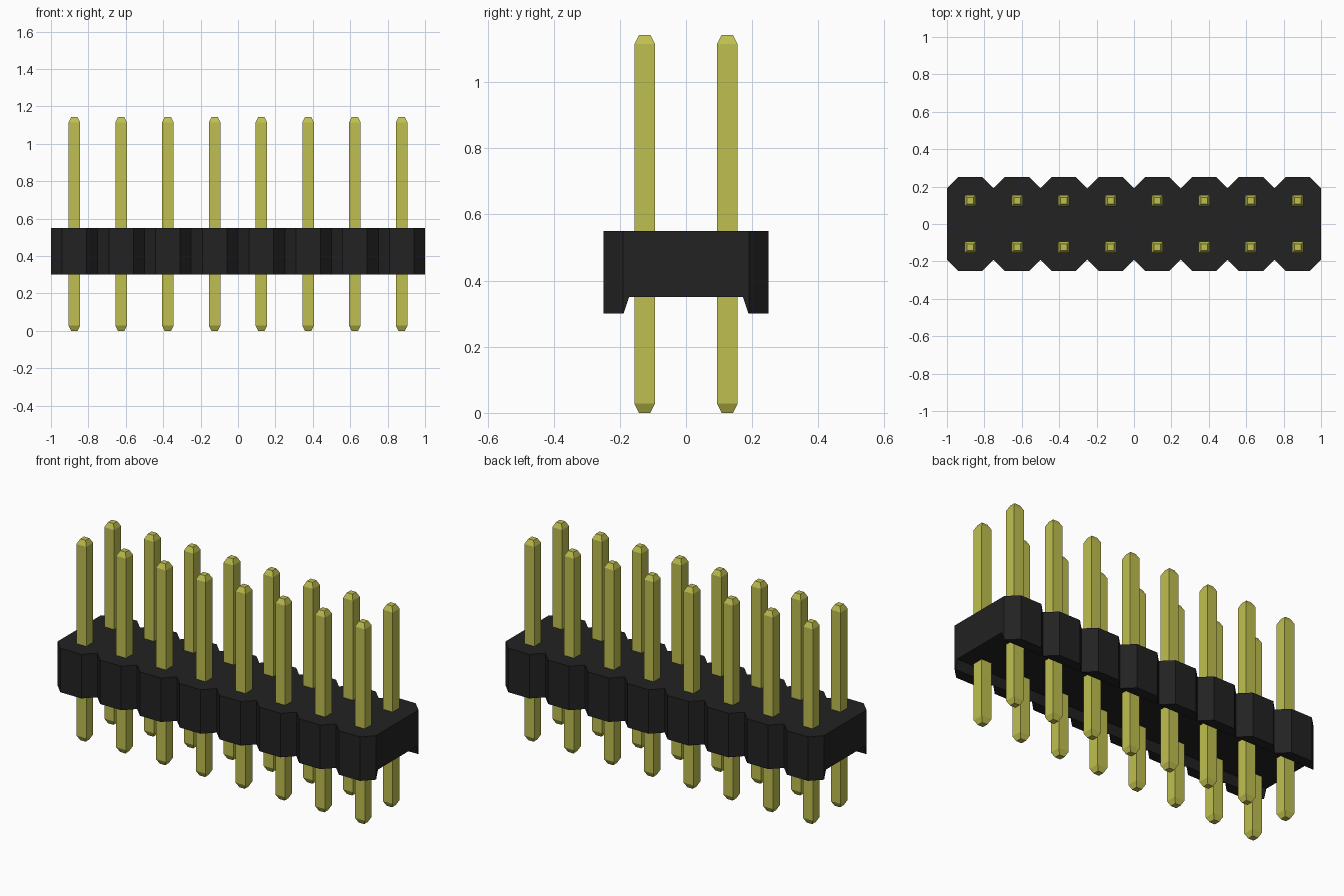
import bpy, bmesh

if "Cube" in bpy.data.objects:
    bpy.data.objects.remove(bpy.data.objects["Cube"], do_unlink=True)

COLUMNS, PITCH = 8, 0.25
Z_BOTTOM, Z_CHANNEL, Z_TOP = 0.30, 0.35, 0.55


def material(name, rgb):
    mat = bpy.data.materials.new(name)
    mat.use_nodes = True
    color = (*rgb, 1.0)
    mat.diffuse_color = color
    mat.node_tree.nodes["Principled BSDF"].inputs["Base Color"].default_value = color
    return mat


def loft(name, rings, mat):
    """Skin a row of matching cross-sections and close both ends."""
    bm = bmesh.new()
    loops = [[bm.verts.new(p) for p in ring] for ring in rings]
    n = len(loops[0])
    for a, b in zip(loops, loops[1:]):
        for i in range(n):
            j = (i + 1) % n
            bm.faces.new((a[i], a[j], b[j], b[i]))
    bm.faces.new(loops[0])
    bm.faces.new(loops[-1])
    bmesh.ops.recalc_face_normals(bm, faces=bm.faces)
    mesh = bpy.data.meshes.new(name)
    bm.to_mesh(mesh)
    bm.free()
    mesh.materials.append(mat)
    obj = bpy.data.objects.new(name, mesh)
    bpy.context.collection.objects.link(obj)
    return obj


black = material("black plastic", (0.016, 0.016, 0.016))
gold = material("yellow metal", (0.52, 0.52, 0.08))


# Housing: bevelled cells in a row, with a sloped channel along the underside
def section(x, w):
    half = [(w, Z_TOP), (w, Z_BOTTOM), (0.189, Z_BOTTOM), (0.172, Z_CHANNEL)]
    outline = half + [(-y, z) for y, z in reversed(half)]
    return [(x, y, z) for y, z in outline]


NOTCH, WIDE, BEVEL = 0.191, 0.25, 0.059
stations = [section(-1.0, NOTCH)]
for c in range(COLUMNS):
    x0 = -1.0 + c * PITCH
    stations += [section(x0 + BEVEL, WIDE),
                 section(x0 + PITCH - BEVEL, WIDE),
                 section(x0 + PITCH, NOTCH)]
loft("housing", stations, black)

# Pins: square posts with tapered tips, in two rows
R, TIP_R, TIP_H, PIN_H = 0.031, 0.017, 0.028, 1.143


def square(r, z):
    return [(-r, -r, z), (r, -r, z), (r, r, z), (-r, r, z)]


pin = loft("pin", [square(TIP_R, 0), square(R, TIP_H),
                   square(R, PIN_H - TIP_H), square(TIP_R, PIN_H)], gold)
for row, y in (("front", -0.125), ("back", 0.125)):
    for c in range(COLUMNS):
        obj = bpy.data.objects.new(f"{row}_pin_{c + 1}", pin.data)
        obj.location = (-0.875 + c * PITCH, y, 0)
        bpy.context.collection.objects.link(obj)
bpy.data.objects.remove(pin)
